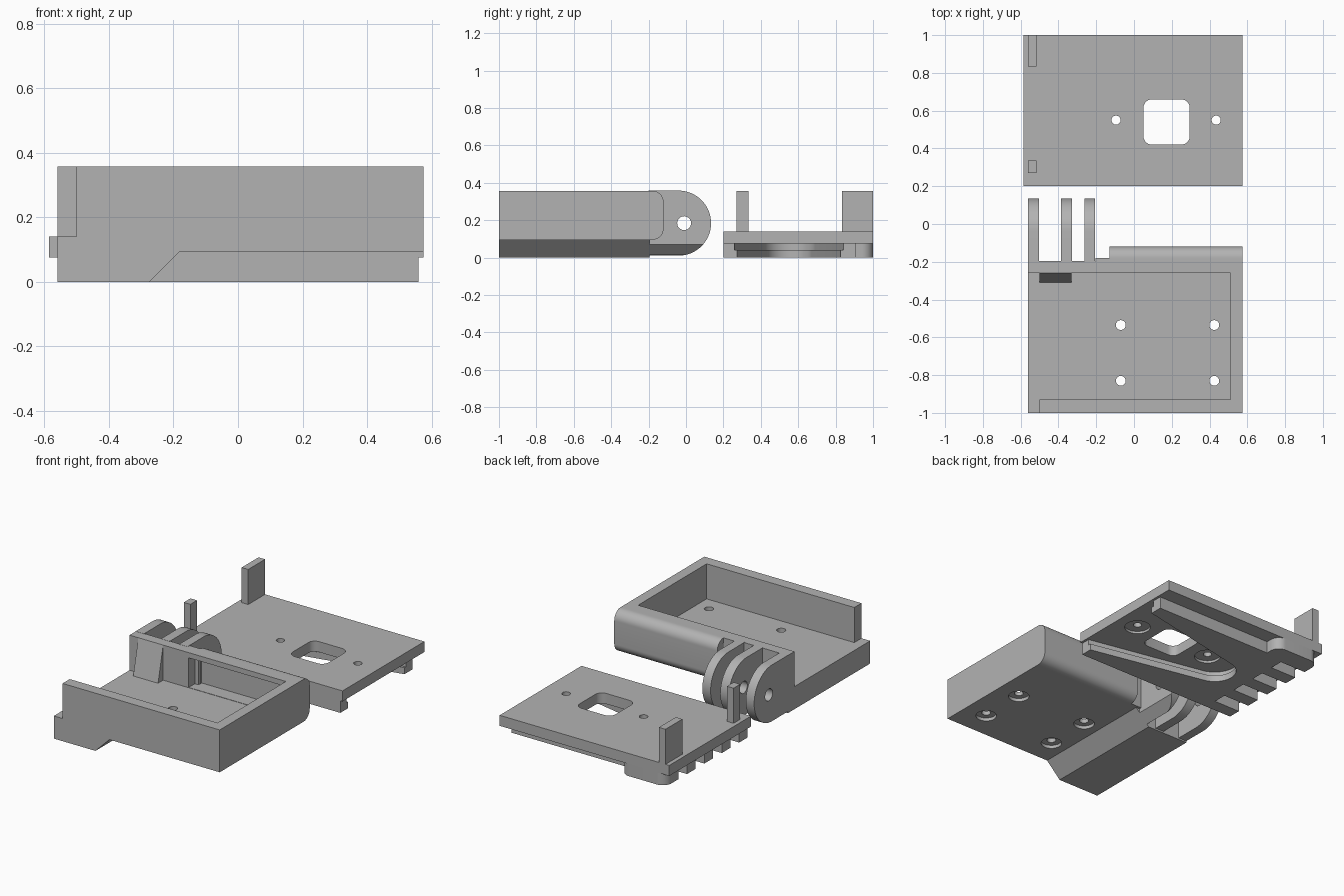
import bpy, bmesh, math
from mathutils import Vector

cube = bpy.data.objects.get("Cube")
if cube:
    bpy.data.objects.remove(cube, do_unlink=True)

grey = bpy.data.materials.new("grey plastic")
grey.use_nodes = True
colour = (0.45, 0.45, 0.45, 1)
grey.diffuse_color = colour
grey.node_tree.nodes["Principled BSDF"].inputs["Base Color"].default_value = colour


def prism(name, pts, axis, lo, hi):
    """Extrude a flat outline along an axis; pts are the other two axes in order."""
    def place(p, d):
        c = list(p)
        c.insert("xyz".index(axis), d)
        return Vector(c)
    bm = bmesh.new()
    base = bm.faces.new([bm.verts.new(place(p, lo)) for p in pts])
    new = bmesh.ops.extrude_face_region(bm, geom=[base])["geom"]
    shift = place((0, 0), hi - lo)
    bmesh.ops.translate(bm, vec=shift, verts=[v for v in new if isinstance(v, bmesh.types.BMVert)])
    bmesh.ops.recalc_face_normals(bm, faces=bm.faces)
    mesh = bpy.data.meshes.new(name)
    bm.to_mesh(mesh)
    bm.free()
    mesh.materials.append(grey)
    ob = bpy.data.objects.new(name, mesh)
    bpy.context.collection.objects.link(ob)
    return ob


def box(name, x, y, z):
    return prism(name, [(x[0], y[0]), (x[1], y[0]), (x[1], y[1]), (x[0], y[1])], "z", *z)


def arc(cx, cy, r, start, end, n=12):
    angles = [math.radians(start + (end - start) * i / n) for i in range(n + 1)]
    return [(cx + r * math.cos(a), cy + r * math.sin(a)) for a in angles]


def disc(name, x, y, r, z):
    return prism(name, arc(x, y, r, 0, 350, 35), "z", *z)


def carve(targets, cutters):
    for cutter in cutters:
        cutter.hide_render = True
        for ob in targets:
            mod = ob.modifiers.new("cut", "BOOLEAN")
            mod.operation = "DIFFERENCE"
            mod.solver = "EXACT"
            mod.object = cutter
            bpy.context.view_layer.objects.active = ob
            bpy.ops.object.modifier_apply(modifier=mod.name)
    for cutter in cutters:
        bpy.data.objects.remove(cutter, do_unlink=True)


# Tray with a stepped underside
tray = prism("tray", [(-0.56, 0), (-0.275, 0), (-0.18, 0.095), (0.575, 0.095),
                      (0.575, 0.357), (-0.56, 0.357)], "y", -1, -0.195)
lip = prism("rounded_back_wall", [(-0.195, 0.095)] + arc(-0.18, 0.155, 0.06, -90, 0)
            + arc(-0.18, 0.297, 0.06, 0, 90) + [(-0.195, 0.357)], "x", -0.13, 0.575)
carve([tray], [box("cavity", (-0.7, 0.51), (-0.93, -0.26), (0.14, 0.5)),
               box("open_side", (-0.7, -0.5), (-1.1, -0.26), (0.14, 0.5))])
carve([tray, lip], [box("pocket", (-0.155, 0.508), (-0.3, -0.17), (0.142, 0.325))])

# Screw holes, wider underneath
for x in (-0.07, 0.425):
    for y in (-0.83, -0.535):
        carve([tray], [disc("hole", x, y, 0.026, (0, 0.3)),
                       disc("counterbore", x, y, 0.06, (0, 0.115))])

# Sloped rib inside the back wall, and filler beside the hinge
prism("inner_ramp", [(-0.26, 0.357), (-0.26, 0.14), (-0.31, 0.14)], "x", -0.5, -0.33)
box("hinge_filler", (-0.205, -0.13), (-0.2, -0.18), (0.095, 0.357))

# Hinge fingers
fingers = []
for i, (a, b) in enumerate([(-0.56, -0.503), (-0.387, -0.328), (-0.262, -0.206)]):
    finger = prism(f"hinge_finger_{i + 1}", [(-0.2, 0.01)] + arc(-0.04, 0.184, 0.174, -90, 90, 32)
                   + [(-0.2, 0.358)], "x", a, b)
    carve([finger], [prism("pin_hole", arc(-0.01, 0.184, 0.037, 0, 350, 35), "x", -0.7, 0)])
    fingers.append(finger)
carve([fingers[2]], [prism("slope", [(-0.295, -0.02), (-0.18, 0.095), (-0.1, -0.02)], "y", -0.3, 0.3)])

# Cover plate with a rounded window and screw holes
plate = box("cover_plate", (-0.585, 0.575), (0.2, 1), (0.075, 0.14))
window = []
for cx, cy, start in ((0.25, 0.615, 0), (0.095, 0.615, 90), (0.095, 0.465, 180), (0.25, 0.465, 270)):
    window += arc(cx, cy, 0.045, start, start + 90, 8)
carve([plate], [prism("window", window, "z", 0, 0.3)]
      + [disc("hole", x, 0.55, 0.024, (0, 0.3)) for x in (-0.095, 0.435)]
      + [disc("counterbore", x, 0.55, 0.075, (0, 0.09)) for x in (-0.095, 0.435)])

# Upright posts
for name, y in (("front_post", (0.27, 0.335)), ("rear_post", (0.835, 1))):
    box(name, (-0.56, -0.515), y, (0.14, 0.357))

# Slide rails below the plate, with a tapering undercut channel
rails = prism("slide_rails", [(0.56, 0.2), (0.56, 0.905), (-0.25, 0.905)]
              + arc(-0.31, 0.94, 0.06, 0, 90) + arc(-0.50, 0.94, 0.06, 90, 180)
              + [(-0.56, 0.2)], "z", 0, 0.075)


def channel(name, half, r, z):
    return prism(name, [(0.6, 0.55 - half), (0.6, 0.55 + half)]
                 + arc(-0.15, 0.55, r, 105, 255, 20), "z", *z)


carve([rails], [channel("channel", 0.285, 0.125, (-0.1, 0.041)),
                channel("undercut", 0.3, 0.145, (0.04, 0.1))])

# Grip teeth on the side edge
carve([rails], [box("gap", (-0.7, -0.38), (y, y + 0.085), (-0.1, 0.1))
                for y in (0.28, 0.45, 0.62, 0.79)])

# Smooth curved surfaces, keep edges sharp
for ob in [tray, lip, plate, rails] + fingers:
    bpy.ops.object.select_all(action="DESELECT")
    ob.select_set(True)
    bpy.context.view_layer.objects.active = ob
    bpy.ops.object.shade_smooth_by_angle(angle=math.radians(30))
